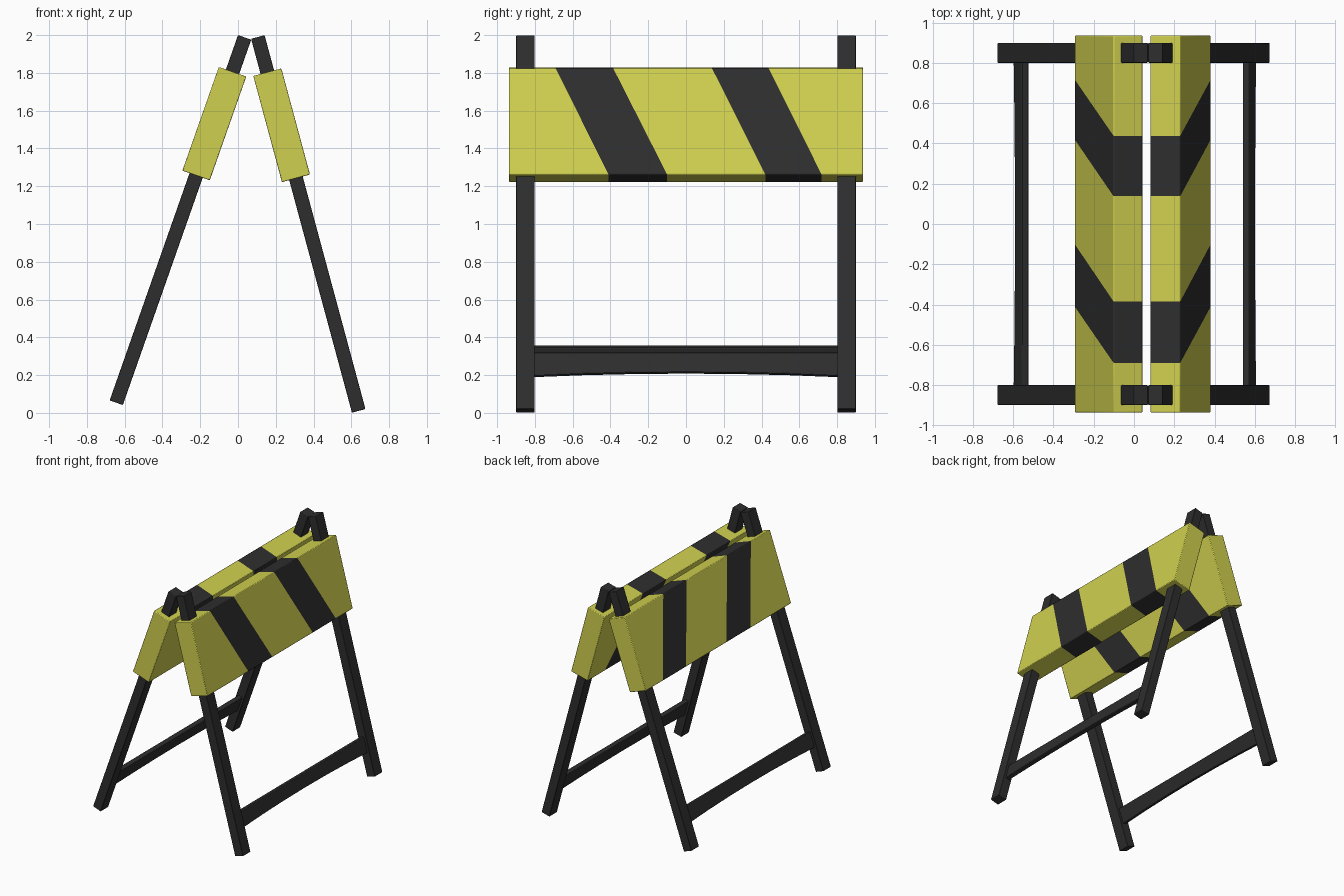
import bpy
import bmesh
import math
from mathutils import Matrix

if "Cube" in bpy.data.objects:
    bpy.data.objects.remove(bpy.data.objects["Cube"])


def material(name, rgb):
    m = bpy.data.materials.new(name)
    m.diffuse_color = (*rgb, 1)
    m.use_nodes = True
    m.node_tree.nodes["Principled BSDF"].inputs["Base Color"].default_value = m.diffuse_color
    return m


YELLOW = material("safety yellow", (0.63, 0.63, 0.08))
BLACK = material("matte black", (0.027, 0.027, 0.028))


def loft(name, rings, mats, frame, bevel, stripes=False):
    """Skin a row of four-point rings; odd bands get the second material."""
    bm = bmesh.new()
    rows = [[bm.verts.new(p) for p in ring] for ring in rings]
    for i, (a, b) in enumerate(zip(rows, rows[1:])):
        for k in range(4):
            n = (k + 1) % 4
            f = bm.faces.new((a[k], a[n], b[n], b[k]))
            f.material_index = i % 2 if stripes else 0
    bm.faces.new(rows[0])
    bm.faces.new(rows[-1])
    bmesh.ops.recalc_face_normals(bm, faces=bm.faces)
    mesh = bpy.data.meshes.new(name)
    bm.to_mesh(mesh)
    bm.free()
    for m in mats:
        mesh.materials.append(m)
    ob = bpy.data.objects.new(name, mesh)
    bpy.context.collection.objects.link(ob)
    ob.matrix_world = frame
    mod = ob.modifiers.new("soft edges", "BEVEL")
    mod.width = bevel
    mod.segments = 2
    mod.limit_method = "ANGLE"
    mod.angle_limit = math.radians(50)
    bpy.context.view_layer.objects.active = ob
    ob.select_set(True)
    bpy.ops.object.shade_smooth_by_angle(angle=math.radians(35))
    ob.select_set(False)
    return ob


def side_ring(y_low, y_high, half, z_low, z_high):
    """Ring across the width, allowed to slant between bottom and top."""
    return [(-half, y_low, z_low), (half, y_low, z_low),
            (half, y_high, z_high), (-half, y_high, z_high)]


def leg_ring(y, z, half_x=0.037, half_y=0.049):
    return [(-half_x, y - half_y, z), (half_x, y - half_y, z),
            (half_x, y + half_y, z), (-half_x, y + half_y, z)]


def build_frame(side, top_x, top_z, angle):
    # Local origin is the top of the legs, with local z along the legs
    frame = Matrix.Translation((top_x, 0, top_z)) @ Matrix.Rotation(math.radians(angle), 4, "Y")

    # Legs
    for end, y in (("front", -0.85), ("back", 0.85)):
        loft(f"{side}_{end}_leg", [leg_ring(y, -2.05), leg_ring(y, 0)],
             [BLACK], frame, 0.004)

    # Striped board: the cuts slant so the stripes lean
    cuts = [(-0.937, -0.937), (-0.41, -0.69), (-0.10, -0.385),
            (0.42, 0.138), (0.718, 0.438), (0.937, 0.937)]
    loft(f"{side}_board", [side_ring(lo, hi, 0.077, -0.775, -0.193) for lo, hi in cuts],
         [YELLOW, BLACK], frame, 0.005, stripes=True)

    # Crossbar with a gently arched underside
    bar = []
    for i in range(7):
        y = -0.82 + 1.64 * i / 6
        arch = 0.02 * (1 - (y / 0.82) ** 2)
        bar.append(side_ring(y, y, 0.018, -1.862 + arch, -1.735))
    loft(f"{side}_crossbar", bar, [BLACK], frame, 0.004)


build_frame("right", 0.105, 1.99, -15.1)
build_frame("left", 0.035, 1.988, 19.36)
